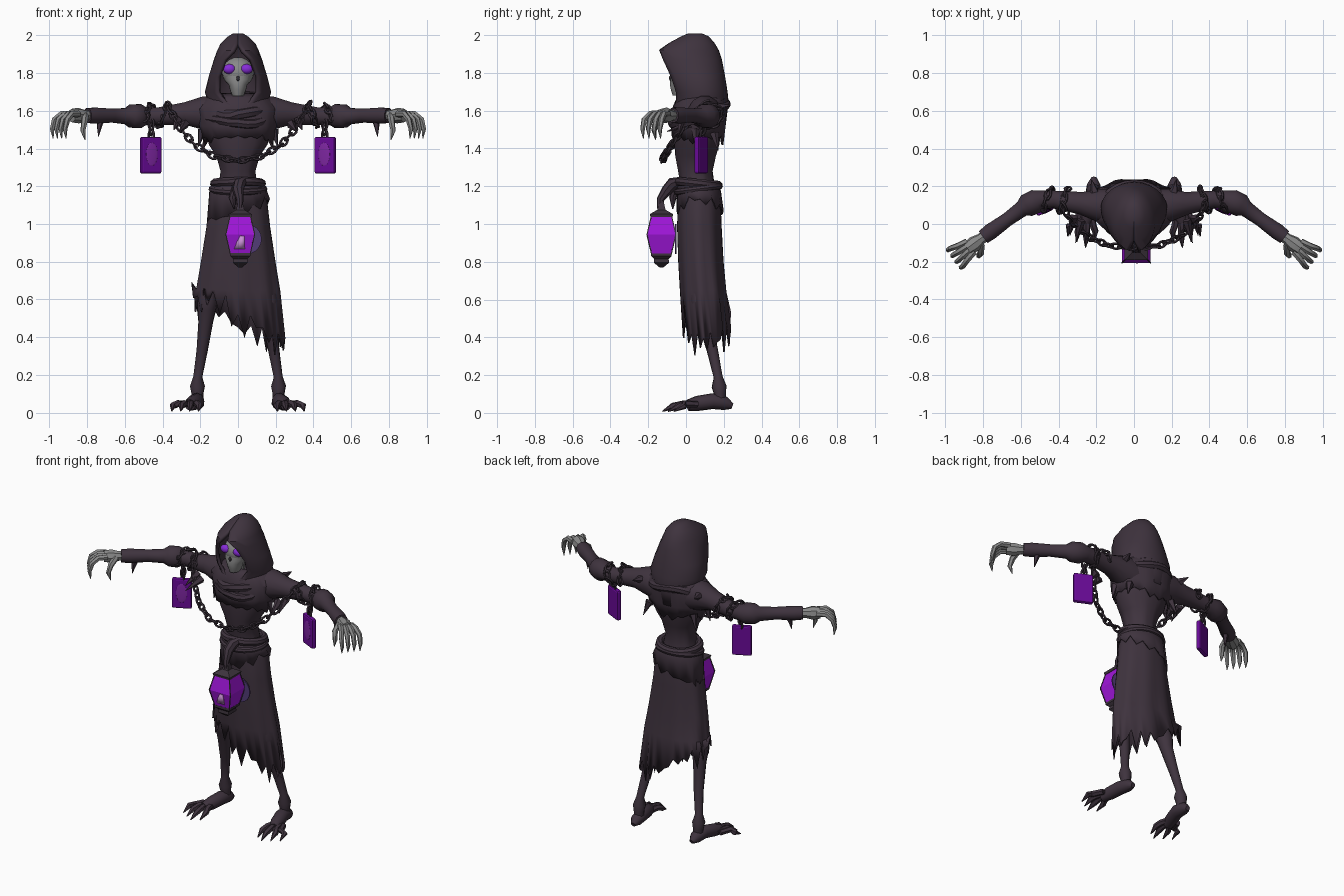
import bpy, math, random
from mathutils import Vector, Matrix

random.seed(4)
if "Cube" in bpy.data.objects:
    bpy.data.objects.remove(bpy.data.objects["Cube"])


def material(name, r, g, b):
    m = bpy.data.materials.new(name)
    m.diffuse_color = (r, g, b, 1)
    m.use_nodes = True
    m.node_tree.nodes["Principled BSDF"].inputs["Base Color"].default_value = (r, g, b, 1)
    return m


CLOTH = material("plum cloth", .049, .033, .048)
METAL = material("dark iron", .046, .033, .046)
BONE = material("grey bone", .25, .25, .25)
SOCKET = material("socket black", .03, .026, .032)
EYE = material("violet eye", .24, .025, .68)
CARD = material("deep purple", .14, .003, .31)
CARD_SPOT = material("soft purple", .21, .02, .36)
GLASS = material("bright purple", .35, .008, .7)
FLAME = material("pale lilac", .58, .28, .66)
GLOW = material("muted violet", .085, .045, .18)


def build(name, parts, mat, thick=0, angle=40):
    """Join (verts, faces) parts into one object."""
    verts, faces = [], []
    for v, f in parts:
        faces += [[i + len(verts) for i in face] for face in f]
        verts += v
    me = bpy.data.meshes.new(name)
    me.from_pydata([tuple(v) for v in verts], [], faces)
    me.materials.append(mat)
    me.shade_smooth()
    me.set_sharp_from_angle(angle=math.radians(angle))
    ob = bpy.data.objects.new(name, me)
    bpy.context.collection.objects.link(ob)
    if thick:
        mod = ob.modifiers.new("thickness", 'SOLIDIFY')
        mod.thickness, mod.offset = thick, 0


def tube(pts, radii, sides=8, closed=False):
    """Sweep a circle along points with a radius at each."""
    pts = [Vector(p) for p in pts]
    n = len(pts)
    if not isinstance(radii, (list, tuple)):
        radii = [radii] * n
    verts, faces, u = [], [], None
    for i, p in enumerate(pts):
        a, b = (pts[i - 1], pts[(i + 1) % n]) if closed else (pts[max(i - 1, 0)], pts[min(i + 1, n - 1)])
        t = (b - a).normalized()
        u = t.orthogonal() if u is None else u - t * u.dot(t)
        u.normalize()
        w = t.cross(u)
        for k in range(sides):
            c = 2 * math.pi * k / sides
            verts.append(p + radii[i] * (u * math.cos(c) + w * math.sin(c)))
    for i in range(n if closed else n - 1):
        j = (i + 1) % n
        for k in range(sides):
            m = (k + 1) % sides
            faces.append([i * sides + k, i * sides + m, j * sides + m, j * sides + k])
    if not closed:
        faces += [list(range(sides))[::-1], list(range((n - 1) * sides, n * sides))]
    return verts, faces


def loft(rows, n=32, hem=None, fold=0, turn=0, caps=True, cx=0):
    """Oval rings (z, half width, front y, back y, opening half width), top to bottom."""
    verts, faces = [], []
    split = any(len(r) > 4 for r in rows)
    m = n + 1 if split else n
    for ri, row in enumerate(rows):
        z, rx, yf, yb = row[:4]
        a0 = math.asin(row[4] / rx) if split else 0
        cy = (yf + yb) / 2
        for i in range(m):
            a = turn + a0 + (2 * math.pi - 2 * a0) * i / n
            c = math.cos(a)
            ry = (cy - yf) / math.cos(a0) if c > 0 else yb - cy
            s = 1 + fold * ri / len(rows) * math.sin(9 * a + ri * .3)
            x = cx + rx * s * math.sin(a)
            y = cy - ry * s * c
            drop = hem(x, y, i) if hem and ri == len(rows) - 1 else 0
            verts.append(Vector((x, y, z + drop)))
    for r in range(len(rows) - 1):
        for i in range(n):
            j = (i + 1) % m
            faces.append([r * m + i, (r + 1) * m + i, (r + 1) * m + j, r * m + j])
    if caps:
        faces.append(list(range(m)))
        if not split:
            faces.append(list(range((len(rows) - 1) * m, len(rows) * m))[::-1])
    return verts, faces


def ragged(depth, sx=0, sy=0):
    """Torn hem that falls lower towards +x and +y by the given slopes."""
    return lambda x, y, i: -sx * x - sy * y - depth * (random.uniform(.1, 1) if i % 2 else random.uniform(-.2, .3))


def oval(cx, cy, cz, rx, ry, tilt, n=24, wob=0):
    """Closed loop, lowered by tilt at the front."""
    return [(cx + rx * math.sin(a), cy - ry * math.cos(a), cz - tilt * math.cos(a) + wob * math.sin(3 * a))
            for a in [2 * math.pi * i / n for i in range(n)]]


def chain(pts, step=.042):
    """Interlocked links spaced evenly along a path."""
    pts = [Vector(p) for p in pts]
    out, left = [], 0
    for a, b in zip(pts, pts[1:]):
        d = b - a
        while left < d.length:
            q = d.to_track_quat('X', 'Z') @ Matrix.Rotation(len(out) % 2 * 1.57 + .5, 3, 'X').to_quaternion()
            c = a + d.normalized() * left
            ring = [c + q @ Vector((.03 * math.cos(t), .016 * math.sin(t), 0))
                    for t in [math.pi * k / 5 for k in range(10)]]
            out.append(tube(ring, .007, 5, True))
            left += step
        left -= d.length
    return out


def ball(name, loc, scale, mat):
    bpy.ops.mesh.primitive_uv_sphere_add(segments=20, ring_count=12, radius=1, location=loc)
    ob = bpy.context.object
    ob.name, ob.scale = name, scale
    ob.data.materials.append(mat)
    bpy.ops.object.shade_smooth()
    return ob


# hood and face
build("hood", [loft([(2.0, .025, .015, .08, 0), (1.985, .05, -.02, .115, 0), (1.95, .085, -.085, .145, 0),
                     (1.915, .102, -.136, .165, .02), (1.87, .118, -.115, .18, .065), (1.78, .146, -.074, .197, .1),
                     (1.70, .166, -.046, .21, .1), (1.65, .15, -.045, .215, .06), (1.60, .14, -.06, .21, 0),
                     (1.52, .14, -.06, .2, 0)])], CLOTH, .02)
ball("skull", (0, 0, 1.805), (.085, .082, .08), BONE)
build("jaw", [loft([(1.80, .072, -.078, .04), (1.765, .07, -.082, .04), (1.74, .05, -.086, .03),
                    (1.71, .042, -.08, .02), (1.68, .03, -.07, .01)], 16)], BONE)
build("neck", [tube([(0, 0, 1.72), (0, .01, 1.58)], .04)], BONE)
ball("nose_hole", (0, -.083, 1.772), (.009, .007, .014), SOCKET)
for s, side in ((1, "left"), (-1, "right")):
    ball(side + "_eye", (s * .046, -.064, 1.822), (.033, .024, .026), EYE)

# torso, mantle and cowl
build("torso", [loft([(1.68, .08, 0, .15), (1.64, .15, -.05, .19), (1.58, .18, -.06, .195), (1.5, .175, -.066, .188),
                      (1.42, .155, -.06, .178), (1.36, .115, -.055, .16), (1.28, .092, -.04, .142),
                      (1.22, .1, -.03, .15), (1.15, .12, -.03, .16)], fold=.03)], CLOTH)
build("mantle", [loft([(1.69, .1, -.02, .2), (1.665, .165, -.045, .212), (1.61, .215, -.068, .214),
                       (1.52, .2, -.072, .205), (1.465, .18, -.068, .193)], 32, ragged(.05), .04, caps=False)], CLOTH, .01)
build("cowl", [tube(oval(0, .065, 1.625, .15, .13, .045, wob=.008), .03, closed=True),
               tube(oval(0, .07, 1.585, .17, .14, .05, wob=-.01), .027, closed=True)], CLOTH)

# skirt, hip drape and belt
build("skirt", [loft([(1.2, .12, -.03, .165), (1.12, .15, -.04, .18), (.98, .165, -.042, .185), (.8, .192, -.035, .195),
                      (.65, .215, -.025, .21), (.56, .24, -.012, .235)], 44, ragged(.17, .5, .25), .05, caps=False)],
      CLOTH, .008)
build("hip_drape", [loft([(1.23, .125, -.035, .165), (1.17, .15, -.044, .182), (1.08, .163, -.045, .195)],
                         24, ragged(.05, -.4), .03, caps=False)], CLOTH, .008)
build("belt", [tube(oval(0, .065, 1.215, .125, .105, -.01), .024, closed=True),
               tube(oval(0, .065, 1.185, .138, .112, .015), .018, closed=True)], CLOTH)
build("belt_knot", [tube([(.03, -.03, 1.23), (.01, -.07, 1.215), (0, -.1, 1.18), (.01, -.135, 1.13), (.01, -.14, 1.08)],
                         [.02, .033, .03, .02, .014]),
                    tube([(-.01, -.05, 1.2), (-.03, -.07, 1.14), (-.02, -.07, 1.08)], [.02, .02, .003])], CLOTH)

# square lantern, bulging at the middle
LX, LY = .012, -.13


def squares(rows):
    return loft([(z, r * 2 ** .5, LY - r * 2 ** .5, LY + r * 2 ** .5) for z, r in rows], 4, turn=math.pi / 4, cx=LX)


GLASS_ROWS = [(1.04, .054), (.945, .076), (.84, .052)]
build("lantern_glass", [squares(GLASS_ROWS)], GLASS, angle=10)
bars = [tube([(LX + i * r, LY + j * r, z) for z, r in GLASS_ROWS], .004, 4) for i in (1, -1) for j in (1, -1)]
build("lantern_frame", bars + [squares([(1.125, .01), (1.075, .022), (1.052, .062), (1.036, .058)]),
                               squares([(.845, .054), (.83, .054), (.815, .038), (.795, .04), (.77, .01)])],
      METAL, angle=10)
flame = [(-.02, .868), (.036, .868), (.034, .935), (.012, .938), (-.006, .905)]
build("lantern_flame", [([Vector((x, LY - .054 - (z - .84) * .23, z)) for x, z in flame], [[0, 1, 2, 3, 4]])],
      FLAME, .004)
build("skirt_glow", [tube([(.045, -.058, .92), (.045, -.05, .92)], .08, 28)], GLOW)

for s, side in ((1, "left"), (-1, "right")):
    def P(x, y, z):
        return (s * x, y, z)

    # arm sleeves with cuff rolls and torn tips
    build(side + "_sleeve", [tube([P(.08, .09, 1.57), P(.19, .1, 1.59), P(.28, .11, 1.585), P(.42, .13, 1.572),
                                   P(.49, .13, 1.572), P(.52, .12, 1.572), P(.57, .097, 1.572), P(.595, .08, 1.572),
                                   P(.67, .025, 1.575), P(.76, -.04, 1.575), P(.8, -.07, 1.575)],
                                  [.1, .09, .062, .048, .05, .066, .063, .044, .038, .044, .04], 12),
                             tube([P(.73, -.02, 1.55), P(.735, -.03, 1.52), P(.74, -.04, 1.465)], [.02, .015, .002], 5)], CLOTH)
    # rags and thorns around the shoulders
    build(side + "_thorns", [tube([P(x, y, z), P(x + dx, y + dy, z + dz)], [.025, .002], 5) for x, y, z, dx, dy, dz in (
        (.21, .17, 1.62, .015, .065, .01), (.28, .02, 1.53, .03, -.12, -.04), (.32, .04, 1.55, .02, -.1, -.05),
        (.19, .05, 1.5, .02, 0, -.09), (.16, .15, 1.48, .03, .02, -.09))], CLOTH)
    # chain wound around the arm
    coil = [P(.35 + .14 * t / 16, .128 + .058 * math.cos(t * .6), 1.575 + .055 * math.sin(t * .6)) for t in range(17)]
    build(side + "_arm_chain", chain(coil) + chain([P(.46, .09, 1.53), P(.46, .085, 1.455)], .03), METAL)

    # hanging card with painted spot
    bpy.ops.mesh.primitive_cube_add(size=1, location=P(.463, .08, 1.365))
    card = bpy.context.object
    card.name = side + "_card"
    card.data.transform(Matrix.Diagonal((.12, .03, .195, 1)))
    card.rotation_euler.z = -s * .45
    card.data.materials.append(CARD)
    bev = card.modifiers.new("rounded", 'BEVEL')
    bev.width, bev.segments = .01, 2
    spot = ball(side + "_card_spot", P(.463 - .0065, .08 - .0135, 1.37), (.034, .004, .062), CARD_SPOT)
    spot.rotation_euler.z = -s * .45

    # skeletal hand
    d, l, up = Vector((.8, -.6, 0)), Vector((.6, .8, 0)), Vector((0, 0, 1))
    wrist = Vector((.77, -.048, 1.575))
    hand = [tube([wrist, wrist + d * .05, wrist + d * .095, wrist + d * .14], [.03, .03, .042, .036])]
    for k in range(4):
        b = wrist + d * .12 + l * (k - 1.5) * .022 + up * .008
        out = l * (k - 1.5) * .016
        hand.append(tube([b, b + d * .055 + out * .5, b + d * .092 + out - up * .03,
                          b + d * .107 + out - up * .08, b + d * .1 + out - up * .13], [.018, .017, .016, .013, .002], 6))
    b = wrist + d * .07 - l * .025
    hand.append(tube([b, b + d * .03 - l * .035 - up * .03, b + d * .045 - l * .04 - up * .08, b + d * .03 - l * .04 - up * .13],
                     [.02, .018, .014, .002], 6))
    hand = [([Vector((s * v.x, v.y, v.z)) for v in vs], fs) for vs, fs in hand]
    build(side + "_hand", hand, BONE)

    # leg and clawed foot
    build(side + "_leg", [tube([P(.1, .07, .95), P(.155, .07, .66), P(.16, .075, .6), P(.165, .09, .55), P(.17, .1, .49),
                                P(.19, .14, .33), P(.213, .17, .19), P(.215, .175, .14), P(.215, .18, .1), P(.215, .18, .05)],
                               [.05, .045, .054, .05, .04, .03, .024, .04, .032, .03], 10)], CLOTH)
    foot = [tube([P(.212, .245, .035), P(.214, .21, .05), P(.22, .14, .062), P(.24, .06, .05), P(.255, .01, .04)],
                 [.015, .036, .042, .04, .03], 10)]
    for k in range(4):
        x, e = .228 + k * .02, .205 + k * .047
        y = -.125 + abs(k - 1) * .03
        foot.append(tube([P(x, .06, .045), P((x + e) / 2, -.01, .048), P(e, y + .055, .036), P(e + .005, y, .008)],
                         [.018, .019, .018, .003], 6))
    build(side + "_foot", foot, CLOTH)

# draped chest chain
half = [(.375, .1, 1.635), (.35, .04, 1.585), (.3, -.02, 1.5), (.23, -.075, 1.42), (.13, -.115, 1.36)]
build("chest_chain", chain(half + [(0, -.125, 1.335)] + [(-x, y, z) for x, y, z in half[::-1]]), METAL)
